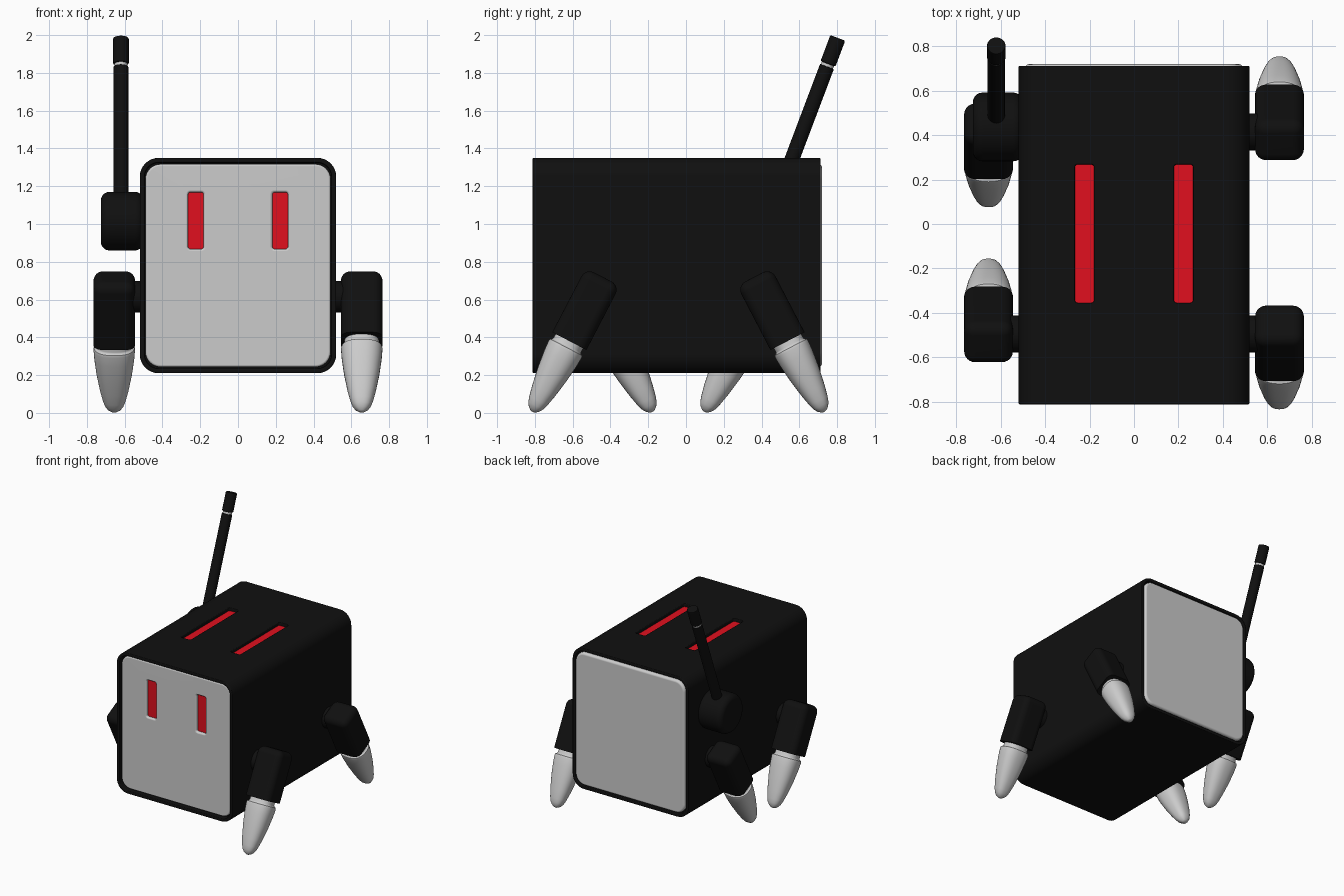
import bpy, bmesh, math
from mathutils import Matrix, Vector

if "Cube" in bpy.data.objects:
    bpy.data.objects.remove(bpy.data.objects["Cube"])

def material(name, rgb):
    m = bpy.data.materials.new(name)
    m.diffuse_color = (*rgb, 1)
    m.use_nodes = True
    m.node_tree.nodes["Principled BSDF"].inputs["Base Color"].default_value = m.diffuse_color
    return m

BLACK = material("black", (0.005, 0.005, 0.005))
RED = material("red", (0.75, 0.005, 0.013))

def finish(name, bm, mat=None, cutters=(), bevel=0, segments=3, matrix=None):
    bmesh.ops.recalc_face_normals(bm, faces=bm.faces)
    me = bpy.data.meshes.new(name)
    bm.to_mesh(me)
    bm.free()
    if matrix:
        me.transform(matrix)
    ob = bpy.data.objects.new(name, me)
    bpy.context.collection.objects.link(ob)
    if mat:
        me.materials.append(mat)
    bpy.ops.object.select_all(action='DESELECT')
    ob.select_set(True)
    bpy.context.view_layer.objects.active = ob
    for c in cutters:
        mod = ob.modifiers.new("slot", 'BOOLEAN')
        mod.operation, mod.object, mod.solver = 'DIFFERENCE', c, 'EXACT'
        bpy.ops.object.modifier_apply(modifier=mod.name)
    if bevel:
        mod = ob.modifiers.new("soft edges", 'BEVEL')
        mod.width, mod.segments = bevel, segments
        mod.limit_method, mod.angle_limit = 'ANGLE', math.radians(40)
        bpy.ops.object.modifier_apply(modifier=mod.name)
    bpy.ops.object.shade_smooth_by_angle(angle=math.radians(35))
    wn = ob.modifiers.new("weighted normals", 'WEIGHTED_NORMAL')
    wn.keep_sharp = True
    return ob

def box(lo, hi, radius=0, axis=1, segments=8):
    """Box between two corners; edges along the axis are rounded."""
    lo, hi = Vector(lo), Vector(hi)
    bm = bmesh.new()
    bmesh.ops.create_cube(bm, size=1, matrix=Matrix.Translation((lo + hi) / 2)
                          @ Matrix.Diagonal((*(hi - lo), 1)))
    if radius:
        es = [e for e in bm.edges
              if abs((e.verts[0].co - e.verts[1].co).normalized()[axis]) > 0.9]
        bmesh.ops.bevel(bm, geom=es, offset=radius, segments=segments, profile=0.5, affect='EDGES')
    return bm

def rod(r, length, segs=32):
    """Cylinder from z=0 up to length."""
    bm = bmesh.new()
    bmesh.ops.create_cone(bm, cap_ends=True, segments=segs, radius1=r, radius2=r,
                          depth=length, matrix=Matrix.Translation((0, 0, length / 2)))
    return bm

# Slot cutters for eyes and roof lights
eye_cuts, roof_cuts = [], []
for s, side in ((-1, "left"), (1, "right")):
    x = s * 0.223
    eye = finish(f"eye_cutter_{side}", box((x - .041, -.9, .868), (x + .041, -.765, 1.168), .012, 1, 4))
    roof = finish(f"roof_cutter_{side}", box((x - .043, -.355, 1.32), (x + .043, .268, 1.45), .012, 2, 4))
    eye_cuts.append(eye)
    roof_cuts.append(roof)
    # Red inserts at the bottom of the slots
    finish(f"eye_{side}", box((x - .041, -.775, .868), (x + .041, -.755, 1.168), .012, 1, 4), RED)
    finish(f"roof_light_{side}", box((x - .043, -.355, 1.3), (x + .043, .268, 1.325), .012, 2, 4), RED)

# Body shell with recessed ends
bm = box((-.52, -.812, .21), (.52, .712, 1.35), .1)
for sign, depth in ((-1, .045), (1, .03)):
    bm.normal_update()
    face = next(f for f in bm.faces if f.normal.y * sign > .9)
    bmesh.ops.inset_region(bm, faces=[face], thickness=.025)
    ext = bmesh.ops.extrude_discrete_faces(bm, faces=[face])["faces"]
    bmesh.ops.translate(bm, verts=ext[0].verts[:], vec=(0, -sign * depth, 0))
finish("body_shell", bm, BLACK, roof_cuts, .006, 2)

# Front and rear panels
finish("face_panel", box((-.49, -.795, .243), (.49, -.76, 1.317), .08), None, eye_cuts, .012)
finish("rear_panel", box((-.49, .675, .243), (.49, .72, 1.317), .08), None, (), .018)

for c in eye_cuts + roof_cuts:
    c.hide_render = True
    c.hide_set(True)

# Legs
FOOT = [(.24, .09), (.29, .092), (.298, .098), (.302, .107), (.315, .11), (.37, .106),
        (.46, .094), (.56, .075), (.62, .06), (.65, .049), (.67, .035), (.683, .018), (.687, .005)]

def foot():
    """Tapered foot lofted from rounded-square rings."""
    bm = bmesh.new()
    n, rings = 40, []
    for t, r in FOOT:
        ring = []
        p = 0.85
        for i in range(n):
            a = math.tau * i / n
            c, s = math.cos(a), math.sin(a)
            ring.append(bm.verts.new((math.copysign(abs(c) ** p, c) * r,
                                      math.copysign(abs(s) ** p, s) * r * .9, -t)))
        rings.append(ring)
    for a, b in zip(rings, rings[1:]):
        for i in range(n):
            bm.faces.new((a[i], a[(i + 1) % n], b[(i + 1) % n], b[i]))
    bm.faces.new(rings[0])
    bm.faces.new(rings[-1])
    return bm

def upper_leg():
    bm = box((-.11, -.102, -.265), (.11, .102, .118))
    es = [e for e in bm.edges if max(v.co.z for v in e.verts) > 0]
    bmesh.ops.bevel(bm, geom=es, offset=.05, segments=6, profile=0.5, affect='EDGES')
    return bm

for end, y in (("front", -.495), ("back", .415)):
    for s, side in ((-1, "left"), (1, "right")):
        lean = math.radians(27.5) * s * (-1 if end == "front" else 1)
        m = Matrix.Translation((s * .655, y, .615)) @ Matrix.Rotation(lean, 4, 'X')
        finish(f"{end}_{side}_upper_leg", upper_leg(), BLACK, matrix=m)
        finish(f"{end}_{side}_foot", foot(), matrix=m)
        hub = Matrix.Translation((s * .5, y, .615)) @ Matrix.Rotation(s * math.pi / 2, 4, 'Y')
        finish(f"{end}_{side}_hub", rod(.083, .09), BLACK, matrix=hub)

# Antenna mount and antenna
mount = Matrix.Translation((-.5, .437, 1.015)) @ Matrix.Rotation(-math.pi / 2, 4, 'Y')
finish("antenna_mount", rod(.155, .226, 48), BLACK, (), .045, 5, mount)
for name, r, start, end, mat, bev in (("antenna_rod", .039, .05, .875, BLACK, .004),
                                      ("antenna_ring", .034, .86, .9, None, 0),
                                      ("antenna_tip", .042, .89, 1.037, BLACK, .008)):
    m = (Matrix.Translation((-.62, .437, 1.015)) @ Matrix.Rotation(math.radians(-20.7), 4, 'X')
         @ Matrix.Translation((0, 0, start)))
    finish(name, rod(r, end - start), mat, (), bev, 2, m)
